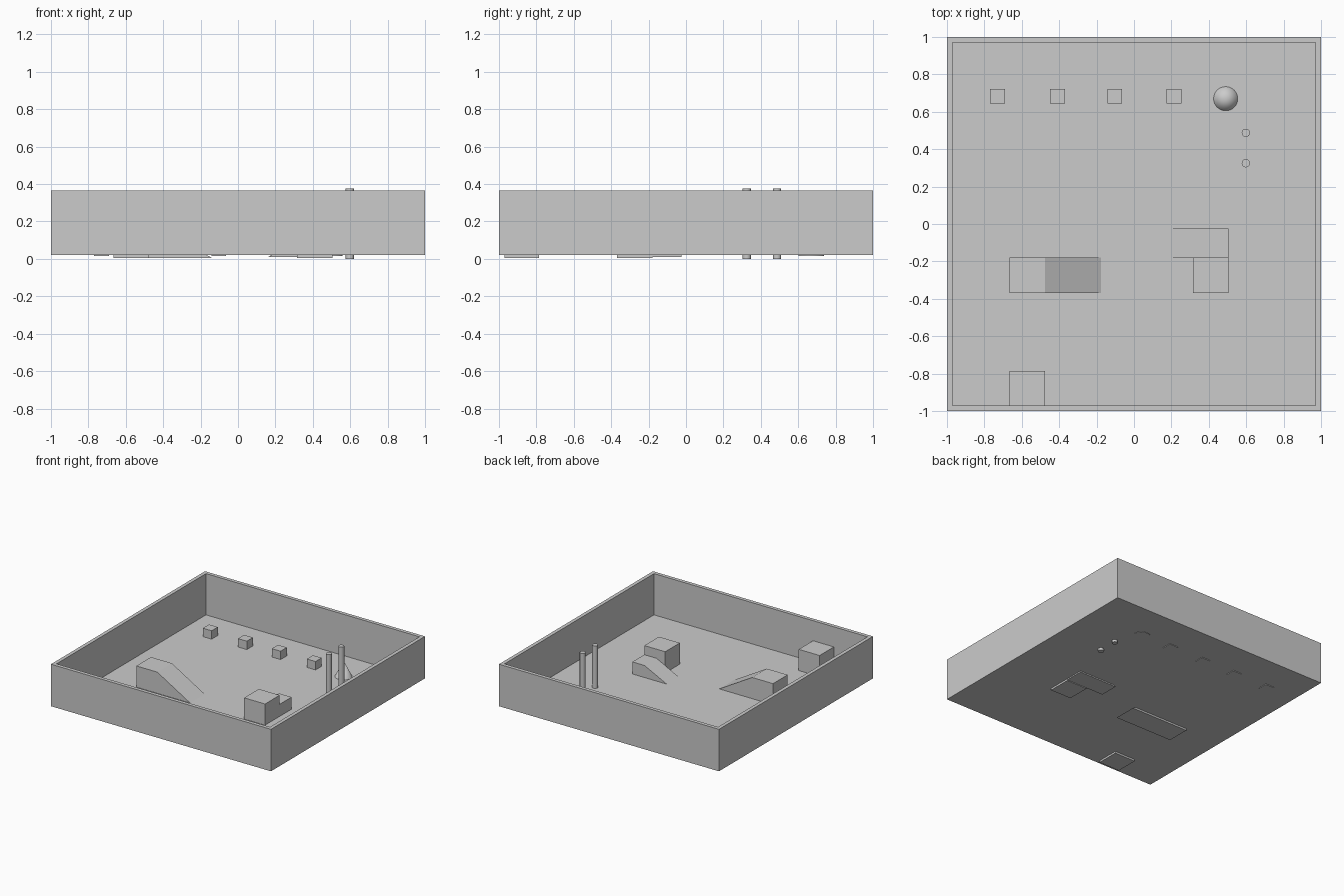
import bpy
import bmesh
import math

if "Cube" in bpy.data.objects:
    bpy.data.objects.remove(bpy.data.objects["Cube"])


def mesh_object(name, bm):
    bmesh.ops.recalc_face_normals(bm, faces=bm.faces)
    mesh = bpy.data.meshes.new(name)
    bm.to_mesh(mesh)
    bm.free()
    obj = bpy.data.objects.new(name, mesh)
    bpy.context.collection.objects.link(obj)
    return obj


def extrude_profile(name, profile, offset, plane="XZ"):
    """Extrude a closed profile in XZ along y, or in XY along z."""
    start, end = offset
    bm = bmesh.new()
    if plane == "XZ":
        verts = [bm.verts.new((a, start, b)) for a, b in profile]
        move = (0, end - start, 0)
    else:
        verts = [bm.verts.new((a, b, start)) for a, b in profile]
        move = (0, 0, end - start)
    face = bm.faces.new(verts)
    new = bmesh.ops.extrude_face_region(bm, geom=[face], use_keep_orig=True)
    moved = [g for g in new["geom"] if isinstance(g, bmesh.types.BMVert)]
    bmesh.ops.translate(bm, verts=moved, vec=move)
    return mesh_object(name, bm)


def box(name, x, y, z):
    corners = [(x[0], y[0]), (x[1], y[0]), (x[1], y[1]), (x[0], y[1])]
    return extrude_profile(name, corners, z, "XY")


def round_part(name, centre, z, r_bottom, r_top, sides=32):
    bm = bmesh.new()
    bmesh.ops.create_cone(bm, cap_ends=True, segments=sides, radius1=r_bottom,
                          radius2=r_top, depth=z[1] - z[0])
    bmesh.ops.remove_doubles(bm, verts=bm.verts, dist=1e-5)
    bmesh.ops.translate(bm, verts=bm.verts,
                        vec=(*centre, (z[0] + z[1]) / 2))
    obj = mesh_object(name, bm)
    for poly in obj.data.polygons:
        poly.use_smooth = True
    obj.data.set_sharp_from_angle(angle=math.radians(30))
    return obj


# Tray walls: mitred square ring
BASE, TOP, INNER = 0.02, 0.365, 0.97
bm = bmesh.new()
signs = [(-1, -1), (1, -1), (1, 1), (-1, 1)]
rings = [[bm.verts.new((sx * r, sy * r, z)) for sx, sy in signs]
         for r, z in ((1, BASE), (1, TOP), (INNER, TOP), (INNER, BASE))]
for k in range(4):
    lower, upper = rings[k], rings[(k + 1) % 4]
    for i in range(4):
        j = (i + 1) % 4
        bm.faces.new((lower[i], lower[j], upper[j], upper[i]))
mesh_object("arena_walls", bm)

# Floor
box("arena_floor", (-INNER, INNER), (-INNER, INNER), (0.02, 0.026))

# Large blocks
box("front_wall_block", (-0.665, -0.475), (-0.97, -0.785), (0.005, 0.2))
box("centre_block", (0.315, 0.505), (-0.37, -0.18), (0.005, 0.2))

# Long ramp with a flat platform
extrude_profile("long_ramp", [(-0.665, 0.005), (-0.14, 0.005),
                              (-0.475, 0.2), (-0.665, 0.2)], (-0.37, -0.18))

# Short ramp behind the centre block
extrude_profile("short_ramp", [(0.16, 0.01), (0.505, 0.01),
                               (0.505, 0.125), (0.395, 0.125)],
                (-0.18, -0.025))

# Row of small cubes
for i, cx in enumerate((-0.73, -0.41, -0.103, 0.215)):
    box(f"small_cube_{i + 1}", (cx - 0.04, cx + 0.04), (0.643, 0.723),
        (0.015, 0.095))

# Cone and the two posts
round_part("cone", (0.49, 0.67), (0.015, 0.155), 0.07, 0.0)
for i, cy in enumerate((0.325, 0.487)):
    round_part(f"post_{i + 1}", (0.598, cy), (0.0, 0.375), 0.022, 0.022)
